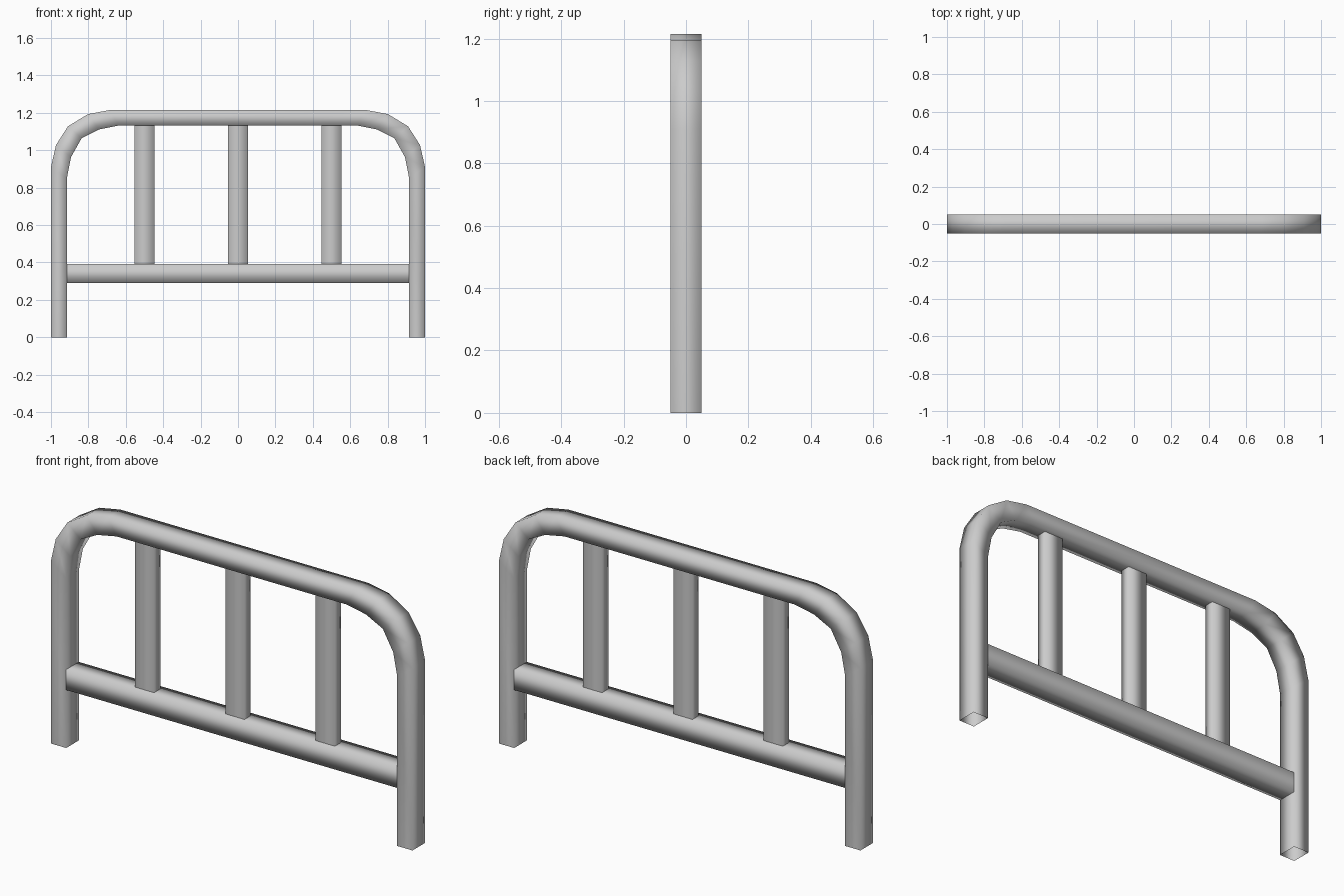
import bpy, bmesh

if "Cube" in bpy.data.objects:
    bpy.data.objects.remove(bpy.data.objects["Cube"])


def square_tube(name, rings):
    """Open-ended, smooth-shaded tube lofted through four-cornered rings."""
    bm = bmesh.new()
    loops = [[bm.verts.new(co) for co in ring] for ring in rings]
    for a, b in zip(loops, loops[1:]):
        for i in range(4):
            j = (i + 1) % 4
            bm.faces.new((a[i], a[j], b[j], b[i]))
    bmesh.ops.recalc_face_normals(bm, faces=bm.faces)
    for f in bm.faces:
        f.smooth = True
    mesh = bpy.data.meshes.new(name)
    bm.to_mesh(mesh)
    bm.free()
    obj = bpy.data.objects.new(name, mesh)
    bpy.context.collection.objects.link(obj)
    return obj


# Bent frame: outer and inner outline of the left half, mirrored to the right
D = 0.05
outer = [(-1, 0), (-1, .91), (-.973, 1.028), (-.909, 1.128), (-.802, 1.193), (-.684, 1.215)]
inner = [(-.915, 0), (-.915, .85), (-.893, .963), (-.836, 1.064), (-.743, 1.111), (-.637, 1.132)]
half = list(zip(outer, inner))
path = half + [((-o[0], o[1]), (-i[0], i[1])) for o, i in reversed(half)]
square_tube("bent_frame", [
    [(o[0], -D, o[1]), (o[0], D, o[1]), (i[0], D, i[1]), (i[0], -D, i[1])]
    for o, i in path])

# Lower rail between the legs
square_tube("lower_rail", [
    [(x, -D, .29), (x, D, .29), (x, D, .392), (x, -D, .392)]
    for x in (-.915, .915)])

# Three upright bars
W, T = 0.053, 0.025
for n, x in enumerate((-.5, 0, .5)):
    square_tube(f"upright_bar_{n + 1}", [
        [(x - W, -T, z), (x + W, -T, z), (x + W, T, z), (x - W, T, z)]
        for z in (.392, 1.132)])
